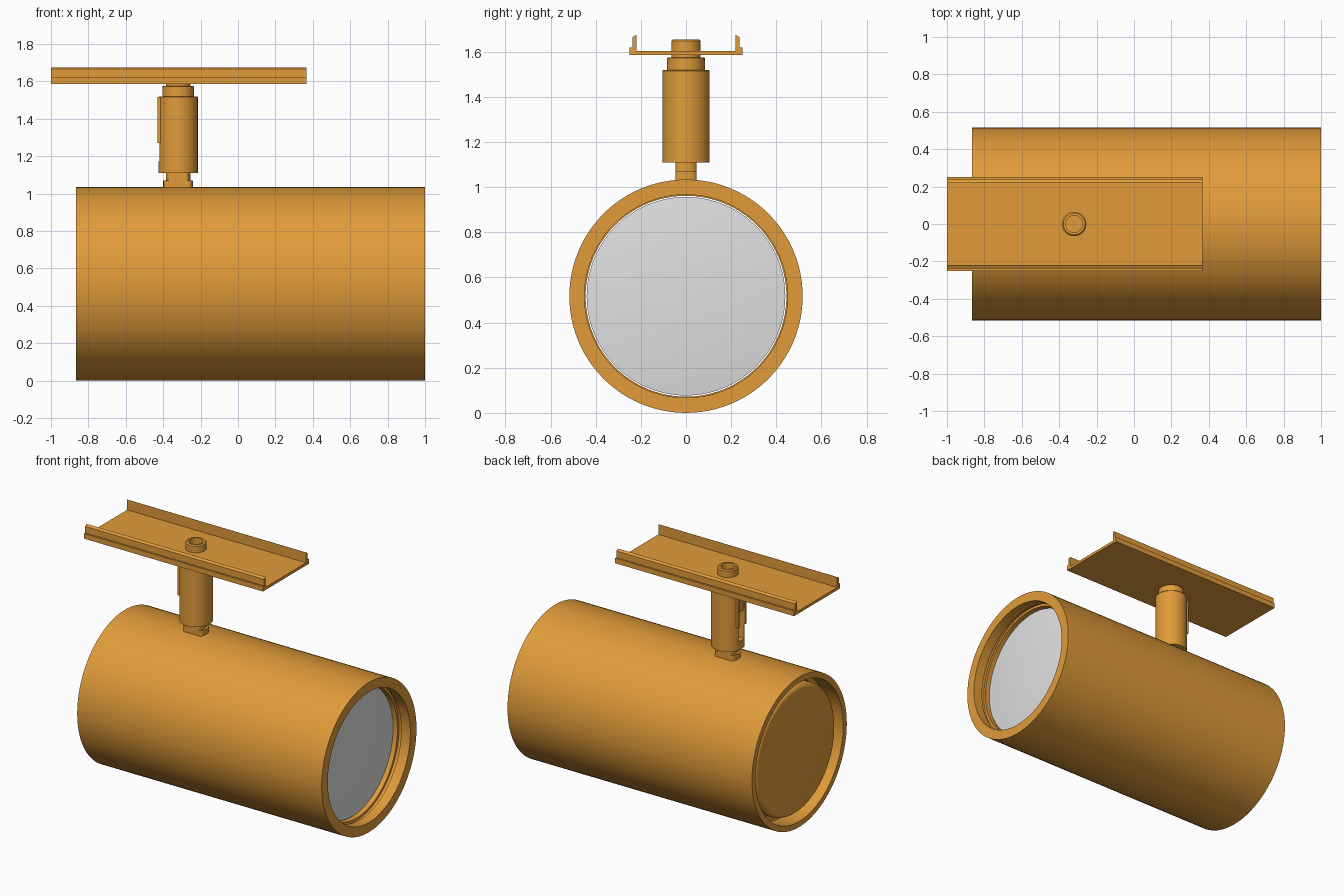
import bpy, bmesh, math

cube = bpy.data.objects.get("Cube")
if cube:
    bpy.data.objects.remove(cube)

STEM_X, BODY_Z = -0.32, 0.517


def material(name, rgb):
    m = bpy.data.materials.new(name)
    m.use_nodes = True
    m.diffuse_color = (*rgb, 1)
    m.node_tree.nodes["Principled BSDF"].inputs["Base Color"].default_value = (*rgb, 1)
    return m


orange = material("orange_paint", (0.75, 0.33, 0.042))
grey = material("pale_grey_lens", (0.75, 0.75, 0.75))


def finish(name, bm, mat, smooth=True):
    bmesh.ops.remove_doubles(bm, verts=bm.verts, dist=1e-5)
    bmesh.ops.recalc_face_normals(bm, faces=bm.faces)
    mesh = bpy.data.meshes.new(name)
    bm.to_mesh(mesh)
    bm.free()
    ob = bpy.data.objects.new(name, mesh)
    bpy.context.collection.objects.link(ob)
    mesh.materials.append(mat)
    if smooth:
        shade(ob)
    return ob


def activate(ob):
    bpy.ops.object.select_all(action='DESELECT')
    ob.select_set(True)
    bpy.context.view_layer.objects.active = ob


def shade(ob):
    activate(ob)
    bpy.ops.object.shade_smooth_by_angle(angle=math.radians(30))


def lathe(name, profile, axis, mat, closed=True, steps=96):
    """Spin (distance along axis, radius) points round the body or stem axis."""
    bm = bmesh.new()
    if axis == 'X':
        centre, spin = (0, 0, BODY_Z), (1, 0, 0)
        verts = [bm.verts.new((t, 0, BODY_Z + r)) for t, r in profile]
    else:
        centre, spin = (STEM_X, 0, 0), (0, 0, 1)
        verts = [bm.verts.new((STEM_X + r, 0, t)) for t, r in profile]
    pairs = list(zip(verts, verts[1:]))
    if closed:
        pairs.append((verts[-1], verts[0]))
    edges = [bm.edges.new(p) for p in pairs]
    bmesh.ops.spin(bm, geom=verts + edges, cent=centre, axis=spin,
                   angle=math.tau, steps=steps, use_merge=True)
    return finish(name, bm, mat)


def box(name, low, high, mat=orange):
    bm = bmesh.new()
    bmesh.ops.create_cube(bm, size=1)
    for v in bm.verts:
        v.co = [h if c > 0 else l for c, l, h in zip(v.co, low, high)]
    return finish(name, bm, mat, False)


def cut(ob, cutter):
    cutter.hide_render = True
    mod = ob.modifiers.new("cut", 'BOOLEAN')
    mod.operation, mod.solver, mod.object = 'DIFFERENCE', 'EXACT', cutter
    activate(ob)
    bpy.ops.object.modifier_apply(modifier=mod.name)
    bpy.data.objects.remove(cutter)
    shade(ob)


# Lamp housing: open tube with stepped lens seat and rear groove
housing = lathe("housing", [
    (-0.865, 0.517), (1, 0.517), (1, 0.45), (0.93, 0.45), (0.93, 0.462),
    (0.905, 0.462), (0.905, 0.445), (-0.74, 0.445), (-0.74, 0.478),
    (-0.865, 0.478)], 'X', orange)
cut(housing, lathe("wire_hole", [(0.9, 0), (0.9, 0.045), (1.1, 0.045), (1.1, 0)],
                   'Z', orange, closed=False, steps=32))

# Rear cap with rounded edge, reaching into the housing
bevel = [(-0.805 - 0.035 * math.sin(a), 0.405 + 0.035 * math.cos(a))
         for a in (math.pi / 2 * i / 6 for i in range(7))]
lathe("rear_cap", [(-0.31, 0), (-0.31, 0.44)] + bevel + [(-0.84, 0)],
      'X', orange, closed=False)

# Gently domed lens on a light barrel
dome = [(0.875 + 0.025 * (1 - (i / 8) ** 2), 0.44 * i / 8) for i in range(9)]
lathe("lens", dome + [(0.86, 0.44), (-0.309, 0.43), (-0.309, 0)],
      'X', grey, closed=False)

# Hollow stem sleeve with collar and a threaded end above the plate
sleeve = lathe("stem_sleeve", [
    (1.11, 0.045), (1.11, 0.105), (1.515, 0.105), (1.52, 0.1), (1.52, 0.085),
    (1.572, 0.085), (1.575, 0.08), (1.575, 0.065), (1.648, 0.065),
    (1.655, 0.058), (1.655, 0.045)], 'Z', orange, steps=64)
cut(sleeve, box("slot", (-0.45, -0.03, 1.17), (-0.35, 0.03, 1.37)))
for side, y in (("left", 0.038), ("right", -0.038)):
    box("slot_rail_" + side, (-0.43, y - 0.008, 1.27), (-0.4, y + 0.008, 1.515))

# Flat-sided pivot foot and neck between housing and sleeve
for name, radius, low, high in (("pivot_foot", 0.08, 1.02, 1.07),
                                ("pivot_neck", 0.066, 1.07, 1.115)):
    part = lathe(name, [(low, 0.038), (low, radius), (high, radius), (high, 0.038)],
                 'Z', orange, steps=48)
    for v in part.data.vertices:
        v.co.y = max(-0.046, min(0.046, v.co.y))

# Mounting channel: mirrored cross-section pulled along x
half = [(0.25, 1.585), (0.25, 1.62), (0.238, 1.62), (0.238, 1.665),
        (0.22, 1.675), (0.22, 1.604)]
section = half + [(-y, z) for y, z in reversed(half)]
bm = bmesh.new()
face = bm.faces.new([bm.verts.new((-1, y, z)) for y, z in section])
pulled = bmesh.ops.extrude_face_region(bm, geom=[face], use_keep_orig=True)
bmesh.ops.translate(bm, vec=(1.365, 0, 0),
                    verts=[g for g in pulled["geom"] if isinstance(g, bmesh.types.BMVert)])
finish("mounting_channel", bm, orange, False)
